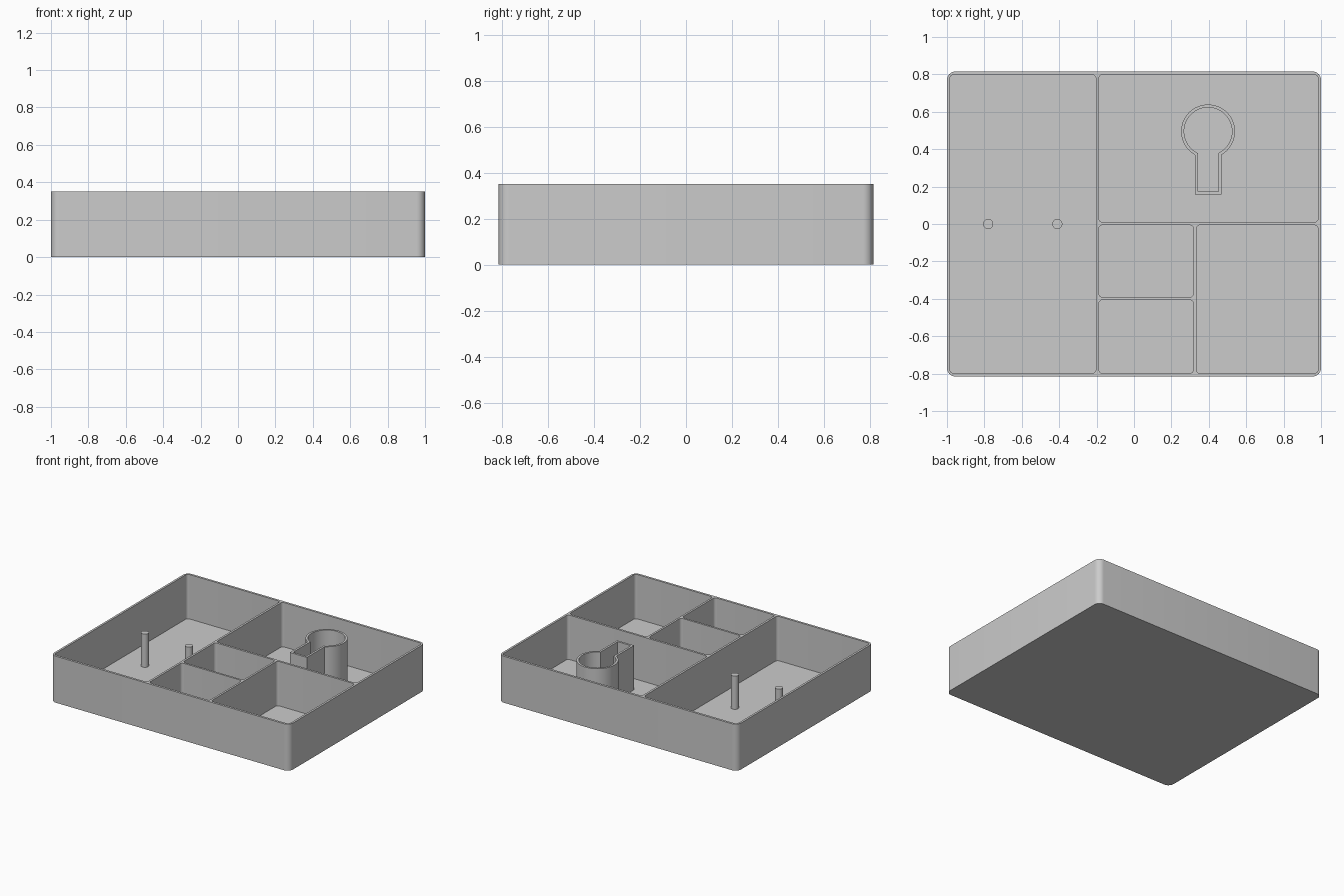
import bpy, bmesh
from math import asin, cos, sin, pi

cube = bpy.data.objects.get("Cube")
if cube:
    bpy.data.objects.remove(cube, do_unlink=True)

HEIGHT, FLOOR = 0.352, 0.016

grey = bpy.data.materials.new("plain grey")
grey.use_nodes = True
grey.diffuse_color = (0.6, 0.6, 0.6, 1)
grey.node_tree.nodes["Principled BSDF"].inputs["Base Color"].default_value = grey.diffuse_color


def prism(name, outline, z0, z1):
    """Extrude a counter-clockwise outline between two heights."""
    bm = bmesh.new()
    low = [bm.verts.new((x, y, z0)) for x, y in outline]
    high = [bm.verts.new((x, y, z1)) for x, y in outline]
    bm.faces.new(low[::-1])
    bm.faces.new(high)
    for i in range(len(outline)):
        j = (i + 1) % len(outline)
        bm.faces.new((low[i], low[j], high[j], high[i]))
    mesh = bpy.data.meshes.new(name)
    bm.to_mesh(mesh)
    bm.free()
    mesh.materials.append(grey)
    obj = bpy.data.objects.new(name, mesh)
    bpy.context.collection.objects.link(obj)
    return obj


def arc(cx, cy, r, start, end, steps):
    angles = [start + (end - start) * i / steps for i in range(steps + 1)]
    return [(cx + r * cos(a), cy + r * sin(a)) for a in angles]


def rounded_rect(x0, x1, y0, y1, r, steps=8):
    centres = [(x1 - r, y1 - r), (x0 + r, y1 - r), (x0 + r, y0 + r), (x1 - r, y0 + r)]
    return [p for k, (cx, cy) in enumerate(centres)
            for p in arc(cx, cy, r, k * pi / 2, (k + 1) * pi / 2, steps)]


def keyhole(cx, cy, r, half, end_y):
    """Circle with a straight slot running towards the front."""
    a = asin(half / r)
    return arc(cx, cy, r, a - pi / 2, 1.5 * pi - a, 64) + [(cx - half, end_y), (cx + half, end_y)]


def activate(obj):
    bpy.ops.object.select_all(action='DESELECT')
    obj.select_set(True)
    bpy.context.view_layer.objects.active = obj


def cut(obj, cutter):
    cutter.hide_render = True
    mod = obj.modifiers.new("cut", 'BOOLEAN')
    mod.operation, mod.solver, mod.object = 'DIFFERENCE', 'EXACT', cutter
    activate(obj)
    bpy.ops.object.modifier_apply(modifier=mod.name)
    bpy.data.objects.remove(cutter, do_unlink=True)


# Tray with five hollowed compartments
tray = prism("tray", rounded_rect(-1, 1, -0.815, 0.815, 0.045), 0, HEIGHT)
compartments = [
    (-0.984, -0.204, -0.798, 0.798),   # long compartment
    (-0.188, 0.984, 0.01, 0.798),      # back compartment
    (0.333, 0.984, -0.798, -0.006),    # front corner compartment
    (-0.188, 0.318, -0.391, -0.006),   # small compartments
    (-0.188, 0.318, -0.798, -0.406),
]
for x0, x1, y0, y1 in compartments:
    cut(tray, prism("compartment_cutter", rounded_rect(x0, x1, y0, y1, 0.02), FLOOR, 1))

# Keyhole-shaped holder wall
holder = prism("keyhole_holder", keyhole(0.396, 0.495, 0.144, 0.071, 0.157), FLOOR - 0.004, HEIGHT)
cut(holder, prism("holder_cutter", keyhole(0.396, 0.495, 0.128, 0.055, 0.173), -1, 1))

# Two upright pegs
pegs = [prism(f"peg_{side}", arc(x, 0, 0.027, 0, 2 * pi * 31 / 32, 31), FLOOR - 0.004, 0.268)
        for side, x in (("outer", -0.78), ("inner", -0.41))]

for obj in [tray, holder] + pegs:
    activate(obj)
    bpy.ops.object.shade_smooth_by_angle(angle=pi / 6)
